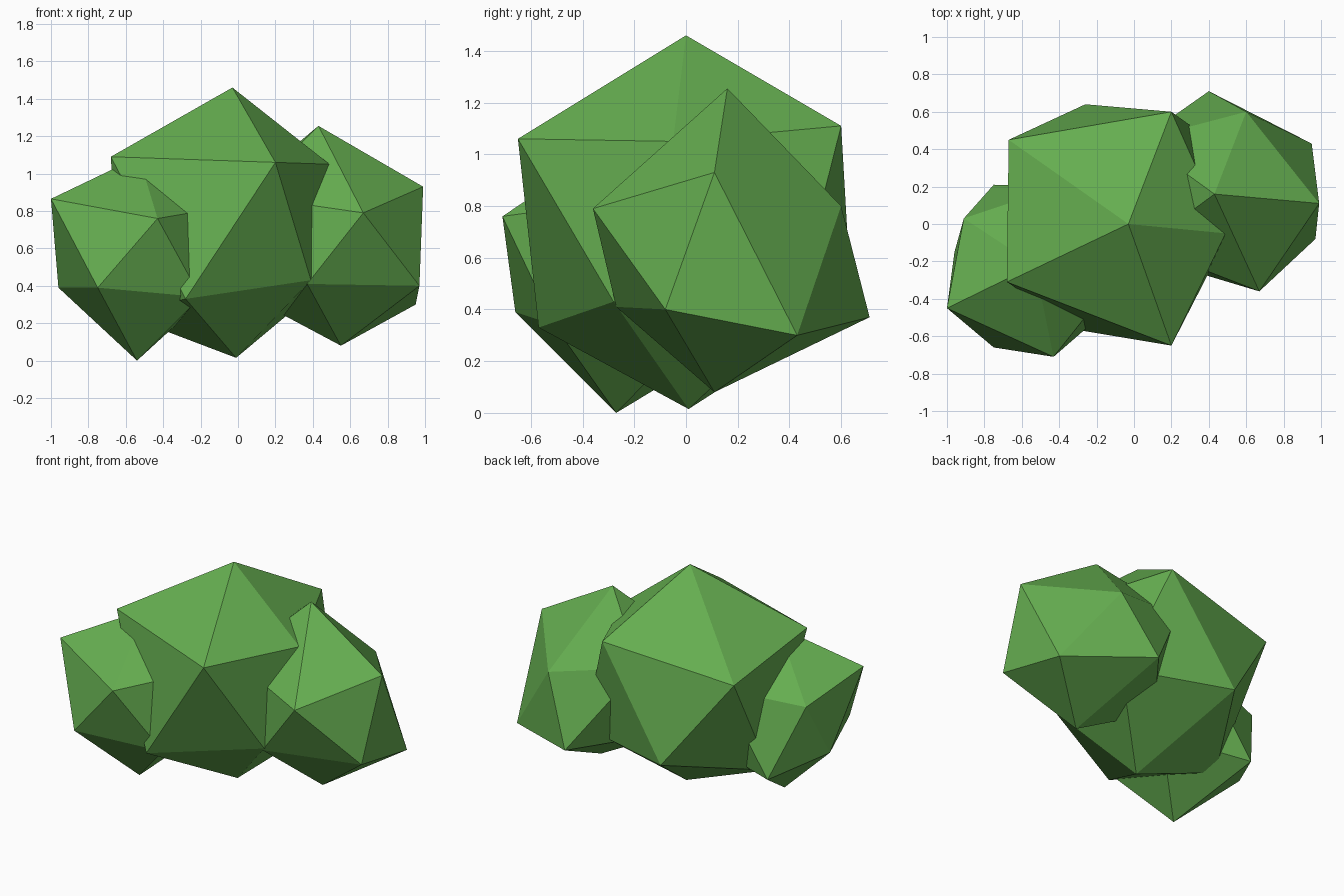
import bpy

# Leaf green shared by all clumps
leaf = bpy.data.materials.new("leaf_green")
leaf.diffuse_color = (0.13, 0.42, 0.08, 1)


def clump(name, top, upper, lower, bottom):
    """Uneven twenty-sided leaf clump: two staggered rings of five between two tips."""
    verts = [top] + upper + lower + [bottom]
    faces = []
    for i in range(5):
        j = (i + 1) % 5
        faces += [(0, 1 + i, 1 + j), (1 + i, 6 + i, 1 + j),
                  (6 + i, 6 + j, 1 + j), (11, 6 + j, 6 + i)]
    mesh = bpy.data.meshes.new(name)
    mesh.from_pydata(verts, [], faces)
    mesh.materials.append(leaf)
    obj = bpy.data.objects.new(name, mesh)
    bpy.context.collection.objects.link(obj)
    return obj


# Large middle clump
clump("middle_leaf_clump", (-.03, 0, 1.46),
      [(.2, -.65, 1.06), (.49, -.05, 1.05), (.2, .6, 1.11), (-.67, .45, .99), (-.68, -.31, 1.09)],
      [(.39, -.28, .43), (.45, .42, .4), (-.26, .64, .42), (-.63, .02, .25), (-.28, -.57, .33)],
      (-.01, .01, .015))

# Right clump, set towards the back
clump("right_leaf_clump", (.43, .16, 1.255),
      [(.67, -.36, .79), (.99, .11, .93), (.6, .6, .8), (.03, .45, .92), (.05, -.12, .88)],
      [(.97, -.08, .4), (.95, .43, .3), (.4, .71, .37), (-.05, .13, .4), (.37, -.27, .41)],
      (.55, .11, .08))

# Left clump, set towards the front
clump("left_leaf_clump", (-.53, -.22, 1.09),
      [(-.43, -.71, .76), (-.08, -.27, .82), (-.4, .2, .8), (-.91, .03, .75), (-1, -.45, .865)],
      [(-.2, -.51, .34), (-.18, .05, .33), (-.75, .21, .29), (-.96, -.15, .39), (-.75, -.66, .39)],
      (-.54, -.27, 0))
